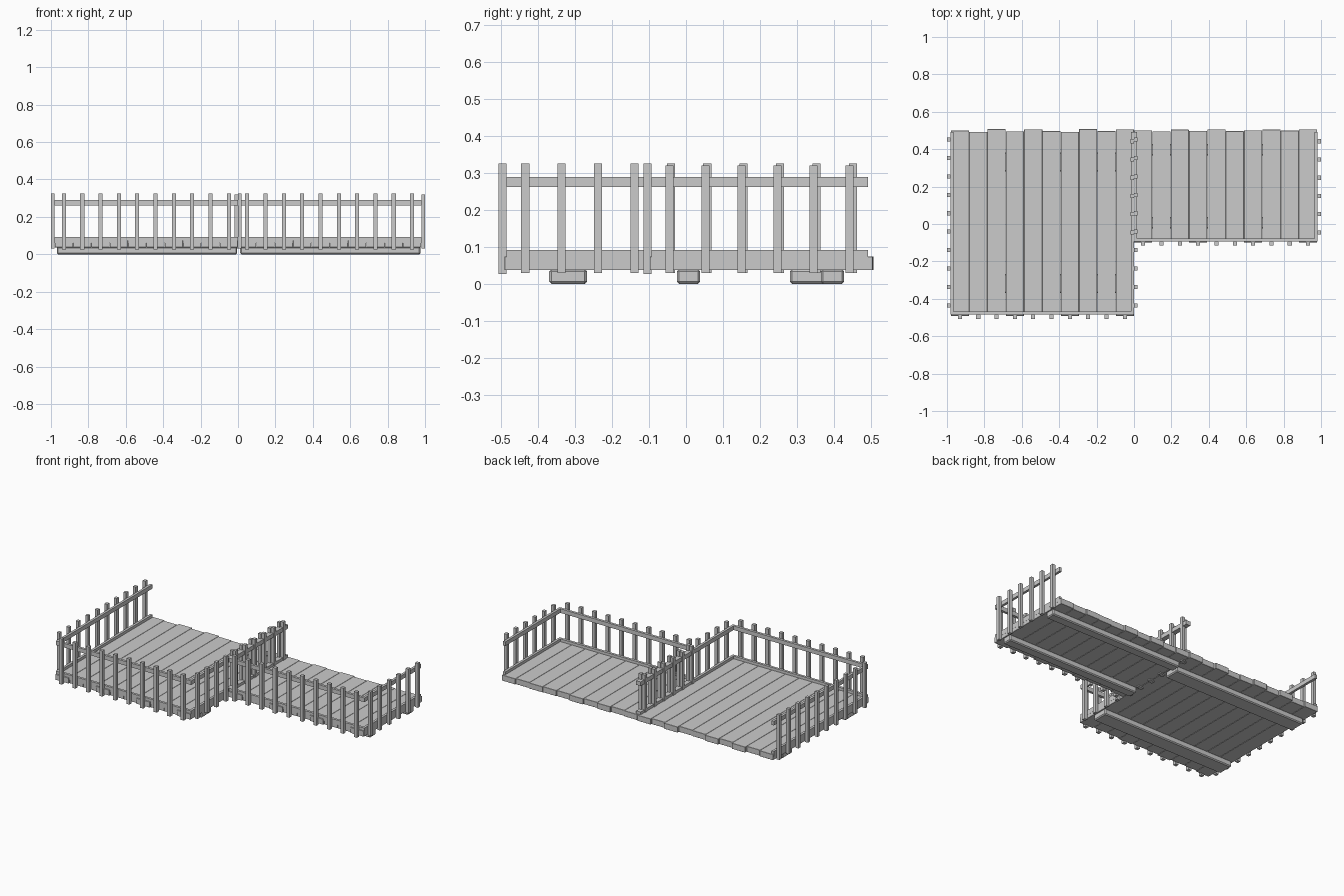
import bpy

cube = bpy.data.objects.get("Cube")
if cube:
    bpy.data.objects.remove(cube, do_unlink=True)

grey = bpy.data.materials.new("weathered grey")
grey.use_nodes = True
COLOUR = (0.6, 0.6, 0.6, 1)
grey.diffuse_color = COLOUR
grey.node_tree.nodes["Principled BSDF"].inputs["Base Color"].default_value = COLOUR


def box(name, x, y, z, bevel=0):
    """Box from (low, high) ranges on each axis."""
    bpy.ops.mesh.primitive_cube_add(size=1, location=[sum(r) / 2 for r in (x, y, z)])
    ob = bpy.context.object
    ob.name = name
    ob.scale = [r[1] - r[0] for r in (x, y, z)]
    bpy.ops.object.transform_apply(location=False, rotation=False, scale=True)
    ob.data.materials.append(grey)
    if bevel:
        mod = ob.modifiers.new("soft edges", "BEVEL")
        mod.width, mod.segments = bevel, 1
    return ob


PLANK_Z = (0.037, 0.074)
RAILS = {"lower_rail": (0.06, 0.092), "top_rail": (0.262, 0.289)}
POST, RAIL = 0.022, 0.016


def side_fence(name, x, out, front, first, count, step, top):
    """Rails inside the edge line x, posts on the outward side."""
    for part, z in RAILS.items():
        box(f"{name}_{part}", sorted((x, x - out * RAIL)), (front, 0.492), z)
    for i in range(count):
        y = first + i * step
        box(f"{name}_post", sorted((x, x + out * 0.02)),
            (y - POST / 2, y + POST / 2), (0.03, top))


def front_fence(name, x0, x1, y, top):
    for part, z in RAILS.items():
        box(f"{name}_{part}", (x0, x1), (y, y + RAIL), z)
    for i in range(10):
        x = x0 + (i + 0.5) * (x1 - x0) / 10
        box(f"{name}_post", (x - POST / 2, x + POST / 2), (y - POST, y), (0.027, top))


def deck(name, x0, x1, front, ends, beams):
    width = (x1 - x0) / len(ends)
    for i, end in enumerate(ends):
        x = x0 + i * width
        nudge = 0.005 if i % 3 else -0.004
        box(f"{name}_plank", (x + 0.0005, x + width - 0.0005),
            (front + nudge, 0.5 + end / 1000), PLANK_Z, 0.001)
    for y in beams:
        box(f"{name}_beam", (x0 + 0.012, x1 - 0.005), y, (0, 0.04), 0.006)


# Large deck, fenced on three sides
deck("large_deck", -0.98, 0, -0.487, (-1, -8, 7, -5, 6, -4, -8, 7, -4, 6),
     ((-0.37, -0.268), (0.281, 0.383)))
front_fence("large_front", -0.98, 0, -0.485, 0.325)
for side, x, out in (("right", -0.98, -1), ("left", 0, 1)):
    side_fence(f"large_{side}", x, out, -0.485, -0.435, 10, 0.0985, 0.325)

# Small deck beside it, flush at the back
deck("small_deck", 0, 0.98, -0.094, (0, -5, 4, -3, 5, -4, 0, 4, -1, 5),
     ((-0.025, 0.038), (0.365, 0.428)))
front_fence("small_front", 0, 0.98, -0.093, 0.325)
for side, x, out in (("right", 0, -1), ("left", 0.98, 1)):
    side_fence(f"small_{side}", x, out, -0.093, -0.045, 6, 0.0975, 0.32)
